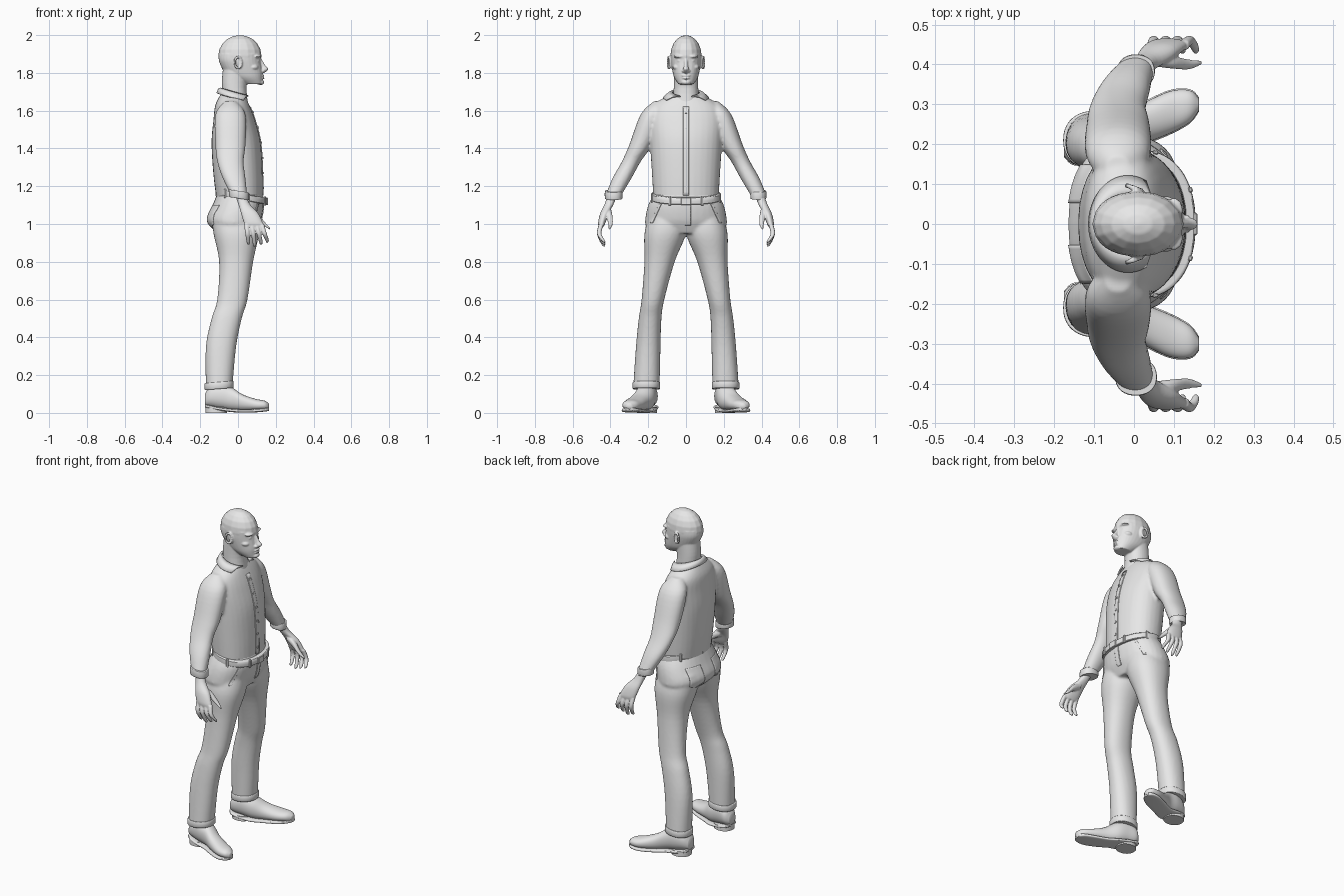
import bpy, bmesh, math
from mathutils import Matrix, Vector

if "Cube" in bpy.data.objects:
    bpy.data.objects.remove(bpy.data.objects["Cube"])

grey = bpy.data.materials.new("plain light grey")
grey.use_nodes = True
grey.diffuse_color = (.8, .8, .8, 1)
grey.node_tree.nodes["Principled BSDF"].inputs["Base Color"].default_value = grey.diffuse_color
SIDES = ((-1, "right"), (1, "left"))


def finish(name, bm, voxel=None, smooth=0):
    """Turn a bmesh into an object; a voxel size melts its parts together."""
    bmesh.ops.recalc_face_normals(bm, faces=bm.faces)
    for face in bm.faces:
        face.smooth = True
    mesh = bpy.data.meshes.new(name)
    bm.to_mesh(mesh)
    bm.free()
    mesh.materials.append(grey)
    obj = bpy.data.objects.new(name, mesh)
    bpy.context.collection.objects.link(obj)
    if voxel:
        remesh = obj.modifiers.new("Blend", "REMESH")
        remesh.mode, remesh.voxel_size, remesh.use_smooth_shade = "VOXEL", voxel, True
        soften = obj.modifiers.new("Soften", "SMOOTH")
        soften.factor, soften.iterations = .5, smooth
    return obj


def spline(rows, steps):
    """Catmull-Rom interpolation between sections."""
    out = []
    last = len(rows) - 1
    for i in range(last):
        before, start, end, after = (Vector(rows[max(0, min(last, i + k))]) for k in (-1, 0, 1, 2))
        leave, arrive = (end - before) / 2, (after - start) / 2
        for j in range(steps):
            t = j / steps
            ease = t * t * (3 - 2 * t)
            out.append(start.lerp(end, ease) + leave * t * (1 - t) ** 2 - arrive * t * t * (1 - t))
    return out + [Vector(rows[last])]


def rounded(angle, power):
    """Point on a unit superellipse."""
    c, s = math.cos(angle), math.sin(angle)
    return (math.copysign(abs(c) ** (2 / power), c), math.copysign(abs(s) ** (2 / power), s))


def loft(bm, rows, side=1, axis="z", power=2.2, steps=5, n=32, tilt=0):
    """Skin sections (x, y, z, radius, radius) lying across the z or x axis."""
    rings = []
    for x, y, z, ra, rb in spline(rows, steps):
        ring = []
        for k in range(n):
            u, v = rounded(math.tau * k / n, power)
            u, v = u * ra, v * rb
            p = (x + u, y + v, z + tilt * u) if axis == "z" else (x, y + u, z + v)
            ring.append(bm.verts.new((p[0], p[1] * side, p[2])))
        rings.append(ring)
    for lower, upper in zip(rings, rings[1:]):
        for k in range(n):
            after = (k + 1) % n
            bm.faces.new((lower[k], lower[after], upper[after], upper[k]))
    bm.faces.new(rings[0])
    bm.faces.new(rings[-1])


def band(name, x, y, z, rx, ry, half, side=1, tilt=0):
    """Closed strap with softened rims around a limb or the waist."""
    bm = bmesh.new()
    rows = [(x, y, z + half * d, rx * f, ry * f) for d, f in ((-1, .95), (-.8, 1), (.8, 1), (1, .95))]
    loft(bm, rows, side, steps=2, n=64, tilt=tilt)
    return finish(name, bm)


def blob(bm, centre, size):
    m = Matrix.Translation(centre) @ Matrix.Diagonal((*size, 1))
    bmesh.ops.create_uvsphere(bm, u_segments=16, v_segments=10, radius=1, matrix=m)


def box(name, centre, size, turn=0):
    bm = bmesh.new()
    m = Matrix.Translation(centre) @ Matrix.Rotation(turn, 4, "Z") @ Matrix.Diagonal((*size, 1))
    bmesh.ops.create_cube(bm, size=1, matrix=m)
    obj = finish(name, bm)
    obj.data.shade_flat()
    obj.modifiers.new("Bevel", "BEVEL").width = .003


def patch(name, target, facing, y, z, width, height, lean=0, point=0, lift=.001):
    """Thin cloth plate laid onto the front (1) or back (-1) of a garment."""
    bm = bmesh.new()
    bmesh.ops.create_grid(bm, x_segments=10, y_segments=24, size=.5)
    for v in bm.verts:
        a, b = v.co.x, v.co.y
        drop = point * (1 - 2 * abs(a)) * (.5 - b)
        v.co = (facing * .4, y + a * width + lean * b * height, z + b * height - drop)
    obj = finish(name, bm)
    wrap = obj.modifiers.new("Lay", "SHRINKWRAP")
    wrap.target, wrap.wrap_method, wrap.wrap_mode = target, "PROJECT", "ABOVE_SURFACE"
    wrap.use_project_x, wrap.offset = True, lift
    wrap.use_positive_direction, wrap.use_negative_direction = facing < 0, facing > 0
    solid = obj.modifiers.new("Thickness", "SOLIDIFY")
    solid.thickness, solid.offset = .006, 0


# Head: skull, jaw, neck and features blended into one skin
bm = bmesh.new()
blob(bm, (.01, 0, 1.89), (.115, .083, .11))
loft(bm, [(.01, 0, 1.9, .11, .08), (.01, 0, 1.86, .11, .08), (.03, 0, 1.8, .1, .07),
          (.05, 0, 1.77, .08, .06), (.08, 0, 1.74, .05, .04)])
loft(bm, [(0, 0, 1.58, .06, .07), (-.02, 0, 1.72, .065, .065), (-.01, 0, 1.82, .07, .065)])
# Nose, lips and chin
loft(bm, [(.11, 0, 1.88, .01, .01), (.13, 0, 1.84, .015, .01), (.14, 0, 1.82, .02, .015),
          (.13, 0, 1.8, .01, .01)], n=16)
for z, width in ((1.786, .026), (1.772, .022)):
    blob(bm, (.125, 0, z), (.015, width, .006))
blob(bm, (.12, 0, 1.75), (.02, .026, .014))
# Brows, cheeks, nostrils, eyes and ears
for s, label in SIDES:
    blob(bm, (.1, s * .034, 1.887), (.023, .032, .009))
    blob(bm, (.08, s * .046, 1.83), (.028, .024, .016))
    blob(bm, (.13, s * .014, 1.81), (.012, .009, .008))
    blob(bm, (.1, s * .032, 1.864), (.014, .015, .009))
    blob(bm, (.01, s * .08, 1.855), (.016, .008, .03))
    for k in range(14):
        c, h = rounded(math.tau * k / 14, 2)
        blob(bm, (.017 * c, s * (.09 - .006 * c), 1.855 + .03 * h), [.007] * 3)
finish("head", bm, .004, 2)

# Shirt: torso and both sleeves
bm = bmesh.new()
loft(bm, [(.01, 0, 1.1, .12, .17), (0, 0, 1.26, .13, .18), (-.01, 0, 1.43, .13, .19),
          (-.02, 0, 1.55, .11, .195), (-.03, 0, 1.63, .09, .17), (-.03, 0, 1.69, .06, .08)])
sleeve = [(-.04, .14, 1.65, .03, .03), (-.04, .18, 1.58, .08, .06), (-.04, .24, 1.42, .08, .06),
          (-.04, .29, 1.33, .07, .05), (-.02, .34, 1.24, .06, .05), (.01, .39, 1.14, .04, .04)]
for s, label in SIDES:
    loft(bm, sleeve, s)
shirt = finish("shirt", bm, .008, 5)

# Shirt front strip and buttons
patch("button_strip", shirt, 1, 0, 1.385, .03, .47)
for k in range(6):
    patch("shirt_button", shirt, 1, 0, 1.19 + .08 * k, .011, .011, lift=.005)

# Collar: a folded sheet around the neck with two points in front
bm = bmesh.new()
rows = []
count = 40
for k in range(count + 1):
    f = 2 * k / count - 1
    inner, outer = (Matrix.Rotation(math.radians(reach) * f, 2) @ Vector((-1, 0)) for reach in (155, 118))
    top = Vector((inner.x * .08 - .015, inner.y * .073, 1.7 - .022 * inner.x))
    low = Vector((outer.x * .1 - .015, outer.y * .122, 1.67 - .024 * outer.x))
    fold = (top + low) / 2 + Vector((0, 0, .008))
    rows.append([bm.verts.new(p) for p in (top, fold, low)])
for p, q in zip(rows, rows[1:]):
    for j in range(2):
        bm.faces.new((p[j], p[j + 1], q[j + 1], q[j]))
finish("collar", bm).modifiers.new("Thickness", "SOLIDIFY").thickness = .009

# Trousers: hips and both legs
bm = bmesh.new()
loft(bm, [(.01, 0, 1.16, .12, .17), (0, 0, 1.1, .135, .2), (-.02, 0, 1.03, .145, .215),
          (-.02, 0, .99, .13, .21), (-.01, 0, .95, .1, .15)])
leg = [(-.02, .1, 1.06, .12, .09), (-.01, .11, .95, .12, .11), (-.01, .14, .8, .09, .08),
       (-.03, .175, .6, .08, .06), (-.06, .19, .5, .08, .06), (-.09, .2, .35, .08, .065),
       (-.1, .21, .13, .07, .07)]
for s, label in SIDES:
    loft(bm, leg, s)
trousers = finish("trousers", bm, .008, 5)

# Fly and pockets
patch("fly", trousers, 1, .01, 1.05, .03, .11)
for s, label in SIDES:
    patch(label + "_back_pocket", trousers, -1, s * .1, 1.05, .095, .1, point=.02)
    patch(label + "_front_pocket", trousers, 1, s * .158, 1.055, .012, .1, lean=-.45 * s)

# Belt, buckle and loops
slope = -.19
band("belt", .02, 0, 1.145, .134, .184, .018, tilt=slope)
box("belt_buckle", (.153, 0, 1.12), (.012, .055, .04))
for k in range(7):
    angle = math.tau * (k + .5) / 7
    u, v = rounded(angle, 2.2)
    turn = math.atan2(math.sin(angle) * .134, math.cos(angle) * .184)
    box("belt_loop", (.02 + u * .134, v * .184, 1.145 + slope * u * .134), (.01, .014, .05), turn)

# Hands, cuffs, hems and shoes, once for each side
palm = [(.01, .385, 1.17, .03, .024), (.03, .405, 1.11, .03, .024), (.06, .43, 1.06, .045, .023),
        (.08, .445, 1.01, .05, .02), (.09, .45, .985, .045, .013)]
thumb = [(.05, .415, 1.07, .02, .02), (.1, .405, 1.04, .016, .02), (.14, .4, 1, .012, .012),
         (.17, .405, .975, .005, .005)]
outline = [(-.175, .2, .03, .1), (-.15, .2, .05, .14), (-.1, .21, .055, .16), (-.04, .22, .053, .14),
           (.02, .25, .052, .1), (.09, .28, .053, .075), (.14, .295, .04, .065), (.163, .3, .015, .05)]
upper, sole = [], []
for x, y, width, top in outline:
    base = .01 + .6 * (x - .04) ** 2
    upper.append((x, y, (top + base) / 2, width, (top - base) / 2))
    sole.append((x, y, base, width + .003, .009))

for s, label in SIDES:
    bm = bmesh.new()
    loft(bm, palm, s)
    for k in range(4):
        root, tip = .045 + .027 * k, .055 + .033 * k
        end = .88 + .01 * abs(k - 1)
        loft(bm, [(root, .448, 1, .013, .013), ((root + tip) / 2, .46, .95, .012, .012),
                  (tip, .44, end + .015, .01, .01), (tip, .43, end, .005, .005)], s, n=14)
    loft(bm, thumb, s, axis="x", n=14)
    finish(label + "_hand", bm, .004, 2)

    # The right sleeve end is rolled thicker
    girth = .052 if s < 0 else .047
    band(label + "_cuff", .005, .383, 1.155, girth, girth - .005, .02, s, -.15)
    band(label + "_trouser_hem", -.1, .21, .145, .077, .073, .018, s, .08)

    bm = bmesh.new()
    loft(bm, upper, s, axis="x")
    finish(label + "_shoe", bm)
    bm = bmesh.new()
    loft(bm, sole, s, axis="x", power=4)
    loft(bm, [(-.115, .207, z, .057, .053) for z in (0, .03)], s)
    finish(label + "_shoe_sole", bm)

# Keep crisp edges on the hard-edged pieces
bpy.ops.object.select_all(action="DESELECT")
for obj in bpy.context.scene.objects:
    if obj.name.endswith(("sole", "belt", "collar")):
        obj.select_set(True)
        bpy.context.view_layer.objects.active = obj
bpy.ops.object.shade_smooth_by_angle(angle=math.radians(40))
